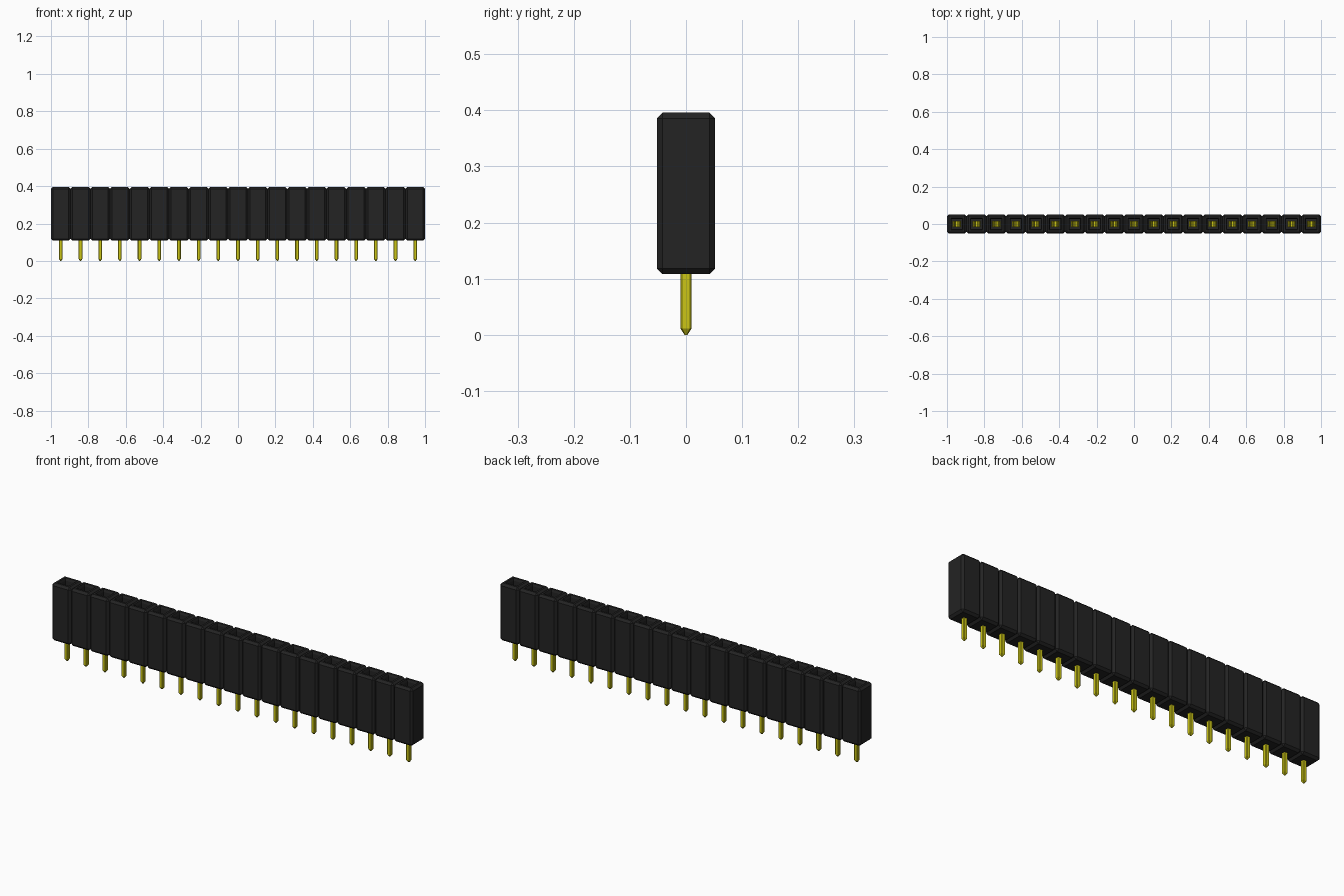
import bpy, bmesh
from mathutils import Matrix, Vector

if "Cube" in bpy.data.objects:
    bpy.data.objects.remove(bpy.data.objects["Cube"])

COUNT = 19
PITCH = 2 / COUNT
Z0, Z1 = 0.108, 0.396          # housing bottom and top
CH = 0.0105                    # housing chamfer


def material(name, rgb, rough):
    m = bpy.data.materials.new(name)
    m.use_nodes = True
    m.diffuse_color = (*rgb, 1)
    b = m.node_tree.nodes["Principled BSDF"]
    b.inputs["Base Color"].default_value = (*rgb, 1)
    b.inputs["Roughness"].default_value = rough
    return m


black = material("black plastic", (0.017, 0.017, 0.017), 0.6)
gold = material("gold contact", (0.60, 0.56, 0.008), 0.4)


def box(bm, size, centre):
    mat = Matrix.Translation(centre) @ Matrix.Diagonal((*size, 1))
    return bmesh.ops.create_cube(bm, size=1, matrix=mat)["verts"]


def row(name, bm, mat):
    """Turn the mesh into an object repeated along the row."""
    bmesh.ops.recalc_face_normals(bm, faces=bm.faces)
    me = bpy.data.meshes.new(name)
    bm.to_mesh(me)
    bm.free()
    me.materials.append(mat)
    ob = bpy.data.objects.new(name, me)
    bpy.context.collection.objects.link(ob)
    ob.location.x = -1 + PITCH / 2
    arr = ob.modifiers.new("row", 'ARRAY')
    arr.count = COUNT
    arr.use_relative_offset = False
    arr.use_constant_offset = True
    arr.constant_offset_displace = (PITCH, 0, 0)
    return ob


# Housing: chamfered block with a funnel-mouthed square socket
bm = bmesh.new()
box(bm, (PITCH, 0.104, Z1 - Z0), (0, 0, (Z0 + Z1) / 2))
bmesh.ops.bevel(bm, geom=bm.edges[:], offset=CH, segments=1, affect='EDGES')
top = max(bm.faces, key=lambda f: f.calc_center_median().z)
bmesh.ops.inset_region(bm, faces=[top], thickness=0.014)
for inset, drop in ((0.004, 0.012), (0.0, 0.17)):
    new = bmesh.ops.extrude_discrete_faces(bm, faces=[top])["faces"][0]
    if inset:
        half = max(abs(v.co.x) for v in new.verts)
        k = (half - inset) / half
        bmesh.ops.scale(bm, vec=(k, k, 1), verts=new.verts)
    bmesh.ops.translate(bm, vec=(0, 0, -drop), verts=new.verts)
    top = new
row("housing", bm, black)

# Pin: chamfered square post with a tapered tip
bm = bmesh.new()
box(bm, (0.02, 0.02, 0.23), (0, 0, 0.126))
upright = [e for e in bm.edges if abs(e.verts[0].co.z - e.verts[1].co.z) > 0.1]
bmesh.ops.bevel(bm, geom=upright, offset=0.003, segments=1, affect='EDGES')
tip = min(bm.faces, key=lambda f: f.calc_center_median().z)
new = bmesh.ops.extrude_discrete_faces(bm, faces=[tip])["faces"][0]
bmesh.ops.scale(bm, vec=(0.25, 0.25, 1), verts=new.verts)
bmesh.ops.translate(bm, vec=(0, 0, -0.011), verts=new.verts)
row("pin", bm, gold)

# Spring contact: two mirrored bent leaves on a base plate
bm = bmesh.new()
box(bm, (0.044, 0.032, 0.006), (0, 0, 0.239))
PATH = ((0.021, 0.236), (0.021, 0.27), (0.006, 0.325), (0.006, 0.338), (0.016, 0.365))
W, T = 0.015, 0.003            # half width and thickness of a leaf
for side in (1, -1):
    rings = [[bm.verts.new((side * (x - dx), y, z))
              for dx, y in ((0, -W), (0, W), (T, W), (T, -W))] for x, z in PATH]
    for a, b in zip(rings, rings[1:]):
        for i in range(4):
            j = (i + 1) % 4
            bm.faces.new((a[i], a[j], b[j], b[i]))
    bm.faces.new(rings[0])
    bm.faces.new(rings[-1])
row("spring_contact", bm, gold)
